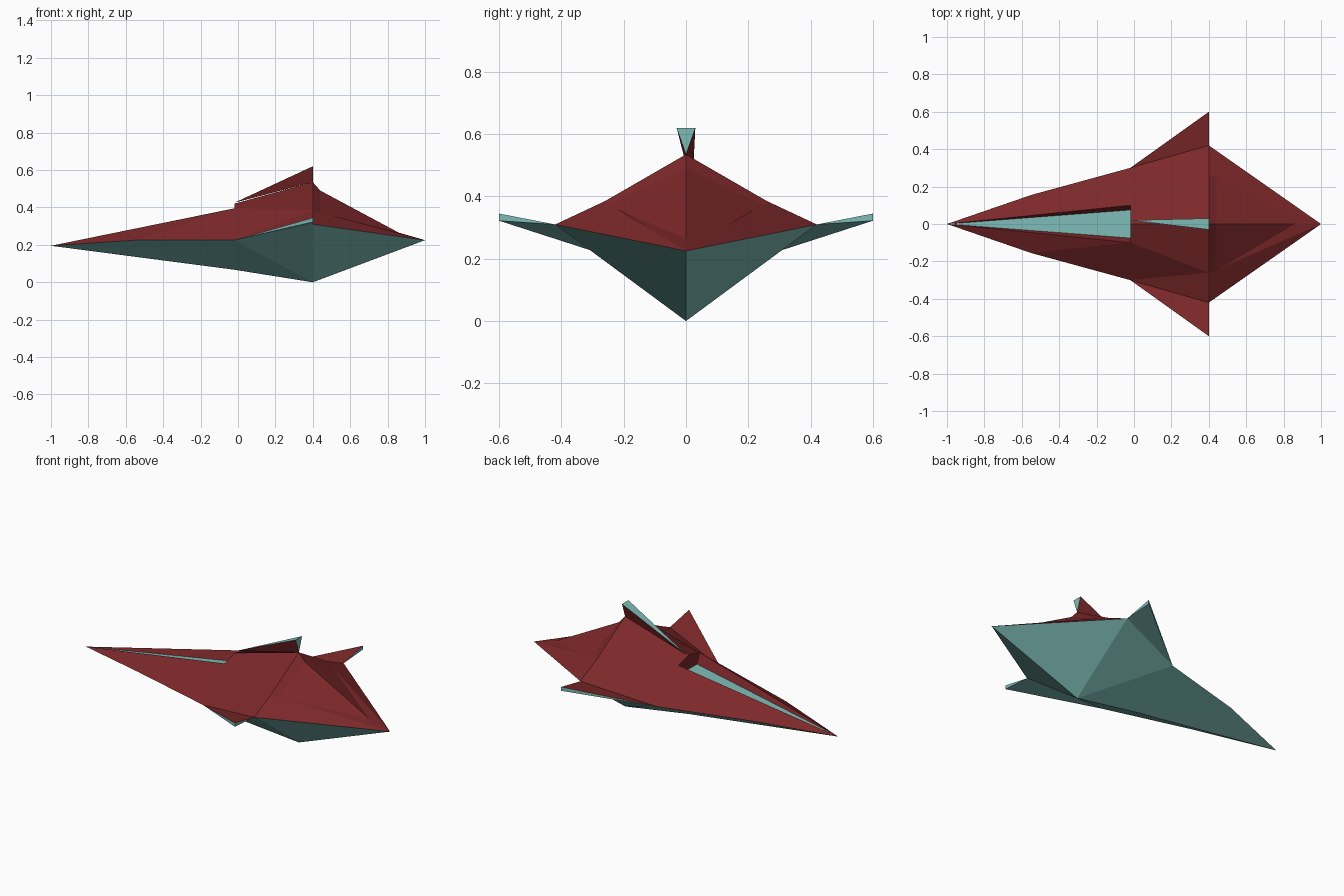
import bpy, bmesh
from mathutils import Vector

if "Cube" in bpy.data.objects:
    bpy.data.objects.remove(bpy.data.objects["Cube"])


def material(name, rgb):
    m = bpy.data.materials.new(name)
    m.diffuse_color = (*rgb, 1)
    m.use_nodes = True
    m.node_tree.nodes["Principled BSDF"].inputs["Base Color"].default_value = m.diffuse_color
    return m


RED = material("dark_red", (0.205, 0.021, 0.023))
TEAL = material("pale_teal", (0.205, 0.497, 0.468))

# Key points of the starboard half (y >= 0)
P = {
    "nose": (-1, 0, .195), "tail": (1, 0, .225),
    "chine": (-.55, .155, .225), "waist": (-.02, .30, .225), "hip": (.4, .42, .31),
    "ridge": (-.02, 0, .42), "peak": (.4, 0, .535),
    "rim": (-.02, .10, .395), "shoulder": (.4, .26, .385),
    "floor": (-.02, .075, .335), "floor_mid": (-.02, 0, .335),
    "step": (.44, 0, .49), "step_side": (.44, .25, .372), "aft": (.86, 0, .265),
    "keel": (-.02, 0, .067), "keel_low": (.4, 0, 0),
    "tip_top": (.4, .60, .345), "tip_low": (.4, .60, .322),
    "fin_front": (-.02, .02, .425), "fin_l": (.4, -.03, .62), "fin_r": (.4, .03, .62),
}


def build(name, faces, mats, outward=None, rule=None, mirror=True):
    """Faces are strings of point names; outward is the side open shells face."""
    bm = bmesh.new()
    verts = {}
    for f in faces:
        for k in f.split():
            if k not in verts:
                verts[k] = bm.verts.new(P[k])
        bm.faces.new([verts[k] for k in f.split()])
    bm.normal_update()
    if outward:
        for f in bm.faces:
            if f.normal.dot(Vector(outward)) < 0:
                f.normal_flip()
    else:
        bmesh.ops.recalc_face_normals(bm, faces=bm.faces)
    bm.normal_update()
    if rule:
        for f in bm.faces:
            f.material_index = int(rule(f.normal))
    me = bpy.data.meshes.new(name)
    bm.to_mesh(me)
    bm.free()
    for m in mats:
        me.materials.append(m)
    ob = bpy.data.objects.new(name, me)
    bpy.context.collection.objects.link(ob)
    if mirror:
        mod = ob.modifiers.new("Mirror", "MIRROR")
        mod.use_axis = (False, True, False)
    return ob


# Upper hull: nose flanks, groove walls, mid body, stepped rear deck
build("upper_hull", [
    "nose chine rim", "chine waist rim",
    "nose rim floor",
    "rim ridge peak shoulder", "waist rim shoulder", "waist shoulder hip",
    "peak shoulder step_side step", "step step_side aft",
    "shoulder hip tail", "shoulder tail step_side", "step_side tail aft",
], [RED], outward=(0, 0, 1))

# Wall closing the groove in the nose
build("groove_end", ["ridge rim floor floor_mid"], [RED], outward=(-1, 0, 0))

# Floor of the groove
build("groove_floor", ["nose floor floor_mid"], [TEAL], outward=(0, 0, 1))

# Lower hull with a central keel
build("lower_hull", [
    "nose chine keel", "chine waist keel", "waist hip keel_low", "waist keel_low keel",
    "hip tail keel_low",
], [TEAL], outward=(0, 0, -1))

# Side wings: red on top, teal elsewhere
build("wings", ["waist hip tip_top", "waist tip_top tip_low", "hip tip_top tip_low",
                "waist hip tip_low"], [TEAL, RED], rule=lambda n: n.z > .5)

# Dorsal fin: red sides, teal top and back
build("dorsal_fin", ["fin_front fin_l fin_r", "peak fin_l fin_r", "fin_front peak fin_l",
                     "fin_front peak fin_r"], [TEAL, RED],
      rule=lambda n: abs(n.y) > .5, mirror=False)
